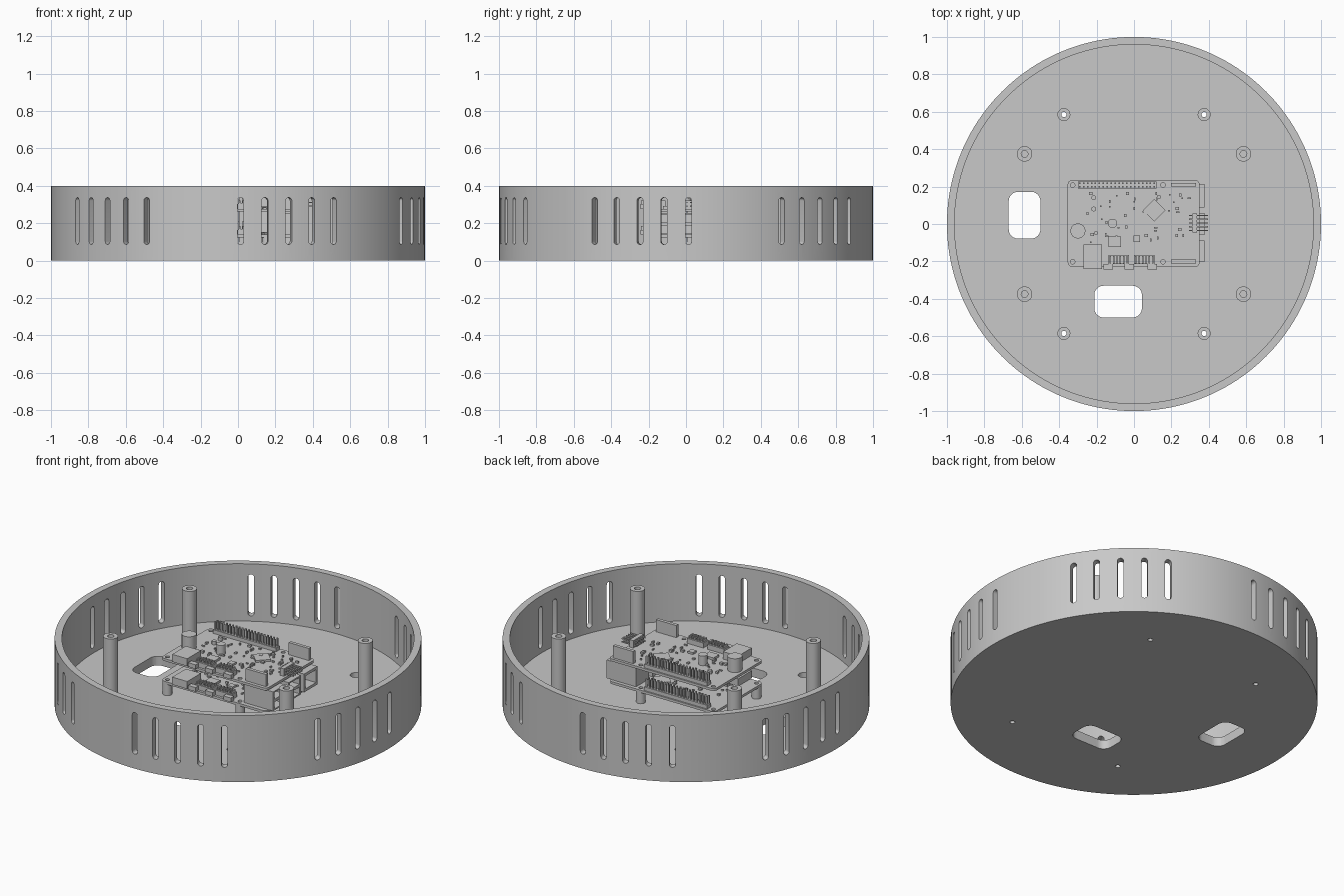
import bpy, bmesh, math, random
from mathutils import Matrix, Vector

random.seed(4)
default_cube = bpy.data.objects.get("Cube")
if default_cube:
    bpy.data.objects.remove(default_cube)

grey = bpy.data.materials.new("plain grey")
grey.use_nodes = True
grey.diffuse_color = (0.58, 0.58, 0.58, 1)
grey.node_tree.nodes["Principled BSDF"].inputs["Base Color"].default_value = (0.58, 0.58, 0.58, 1)


def finish(mesh_data, name):
    """Turn a bmesh into a named grey object."""
    bmesh.ops.recalc_face_normals(mesh_data, faces=mesh_data.faces)
    mesh = bpy.data.meshes.new(name)
    mesh_data.to_mesh(mesh)
    mesh_data.free()
    mesh.materials.append(grey)
    part = bpy.data.objects.new(name, mesh)
    bpy.context.collection.objects.link(part)
    return part


def activate(part):
    bpy.ops.object.select_all(action='DESELECT')
    part.select_set(True)
    bpy.context.view_layer.objects.active = part


def smooth(part):
    activate(part)
    bpy.ops.object.shade_smooth_by_angle(angle=math.radians(35))


def cut(part, cutter_data):
    """Subtract a cutter bmesh from a part."""
    cutter = finish(cutter_data, "cutter")
    cutter.hide_render = True
    activate(part)
    modifier = part.modifiers.new("cut", 'BOOLEAN')
    modifier.operation = 'DIFFERENCE'
    modifier.solver = 'EXACT'
    modifier.object = cutter
    bpy.ops.object.modifier_apply(modifier=modifier.name)
    bpy.data.objects.remove(cutter)


def lathe(target, profile, x=0, y=0, steps=24):
    """Spin a (radius, height) profile about a vertical axis."""
    verts = [target.verts.new((x + r, y, z)) for r, z in profile]
    edges = [target.edges.new(pair) for pair in zip(verts, verts[1:])]
    made = bmesh.ops.spin(target, geom=verts + edges, cent=(x, y, 0), axis=(0, 0, 1),
                          angle=math.tau, steps=steps, use_duplicate=False)
    bmesh.ops.remove_doubles(target, verts=target.verts, dist=0.0001)
    return made


def rod(target, x, y, low, high, radius, steps=20):
    lathe(target, [(0, low), (radius, low), (radius, high), (0, high)], x, y, steps)


def rounded_prism(target, width, depth, height, radius, matrix):
    """Extrude a rounded rectangle along its local z."""
    outline = []
    for corner, (sx, sy) in enumerate([(1, 1), (-1, 1), (-1, -1), (1, -1)]):
        for step in range(7):
            angle = math.pi / 2 * (corner + step / 6)
            outline.append(Vector((sx * (width / 2 - radius) + radius * math.cos(angle),
                                   sy * (depth / 2 - radius) + radius * math.sin(angle), 0)))
    up = Vector((0, 0, height))
    low = [target.verts.new(matrix @ p) for p in outline]
    high = [target.verts.new(matrix @ (p + up)) for p in outline]
    target.faces.new(low)
    target.faces.new(high)
    for i in range(len(low)):
        j = (i + 1) % len(low)
        target.faces.new((low[i], low[j], high[j], high[i]))


def box(target, x, y, z, width, depth, height, turn=0):
    """Box standing on z."""
    matrix = (Matrix.Translation((x, y, z + height / 2)) @ Matrix.Rotation(turn, 4, 'Z')
              @ Matrix.Diagonal((width, depth, height, 1)))
    bmesh.ops.create_cube(target, size=1, matrix=matrix)


# Round tray: floor and wall in one profile
FLOOR, RIM = 0.055, 0.4
tray_data = bmesh.new()
lathe(tray_data, [(0, 0), (1, 0), (1, RIM), (0.96, RIM), (0.96, FLOOR), (0, FLOOR)], steps=160)
tray = finish(tray_data, "round_tray")

# Vent slots, floor openings and counterbored screw holes
cuts = bmesh.new()
for group in range(6):
    for slot in range(5):
        turn = math.radians(group * 60 + slot * 7.5 + 0.75)
        rounded_prism(cuts, 0.034, 0.25, 0.2, 0.0165,
                      Matrix.Rotation(turn, 4, 'Z') @ Matrix.Translation((0, -0.9, 0.212))
                      @ Matrix.Rotation(math.pi / 2, 4, 'X'))
for x, y, width, depth in [(-0.585, 0.047, 0.17, 0.25), (-0.085, -0.415, 0.255, 0.17)]:
    rounded_prism(cuts, width, depth, 0.2, 0.05, Matrix.Translation((x, y, -0.1)))
for x in (-0.375, 0.375):
    for y in (-0.585, 0.585):
        lathe(cuts, [(0, -0.1), (0.014, -0.1), (0.014, 0.025), (0.032, 0.025),
                     (0.032, 0.1), (0, 0.1)], x, y)
cut(tray, cuts)
smooth(tray)

# Tall hollow posts
for x, side in ((-0.585, "right"), (0.585, "left")):
    for y, end in ((-0.375, "front"), (0.375, "back")):
        post = bmesh.new()
        lathe(post, [(0, 0.28), (0.018, 0.28), (0.018, RIM), (0.041, RIM),
                     (0.041, FLOOR - 0.01), (0, FLOOR - 0.01)], x, y, 32)
        smooth(finish(post, f"{end}_{side}_post"))

# Two stacked circuit boards with their feet
LOWER, UPPER, THICK = 0.14, 0.277, 0.015
HOLES = [(x, y) for x in (-0.328, 0.155) for y in (-0.202, 0.208)]


def board(name, top):
    data = bmesh.new()
    rounded_prism(data, 0.705, 0.465, THICK, 0.025, Matrix.Translation((-0.002, 0.003, top - THICK)))
    plate = finish(data, name)
    holes = bmesh.new()
    for x, y in HOLES:
        rod(holes, x, y, top - 0.1, top + 0.1, 0.012)
    cut(plate, holes)


board("lower_board", LOWER)
board("upper_board", UPPER)
feet = bmesh.new()
for x, y in HOLES:
    rod(feet, x, y, FLOOR - 0.01, LOWER - THICK, 0.026)
smooth(finish(feet, "board_feet"))


# Parts shared by both boards
def pin_header(name, top):
    data = bmesh.new()
    box(data, -0.09, 0.208, top, 0.42, 0.038, 0.022)
    for column in range(20):
        for row in (-1, 1):
            box(data, -0.29 + column * 0.021, 0.208 + row * 0.01, top, 0.008, 0.008, 0.07)
    finish(data, name)


def chips(name, top, count):
    data = bmesh.new()
    box(data, 0.108, 0.073, top, 0.085, 0.085, 0.012, math.pi / 4)
    box(data, -0.103, -0.095, top, 0.065, 0.055, 0.014)
    box(data, 0.015, -0.08, top, 0.035, 0.035, 0.012)
    for _ in range(count):
        x, y = random.uniform(-0.27, 0.3), random.uniform(-0.14, 0.17)
        size = random.choice((0.008, 0.012, 0.018))
        box(data, x, y, top, size, random.choice((0.008, 0.016)), random.uniform(0.006, 0.014))
    finish(data, name)


def front_sockets(name, top):
    data = bmesh.new()
    box(data, -0.22, -0.175, top, 0.1, 0.13, 0.045)
    for x in (-0.082, 0.055):
        box(data, x, -0.19, top, 0.11, 0.05, 0.03)
        for pin in range(6):
            box(data, x - 0.045 + pin * 0.018, -0.19, top, 0.007, 0.04, 0.045)
    for x in (-0.137, -0.025, 0.097):
        box(data, x, -0.228, top, 0.05, 0.03, 0.025)
    finish(data, name)


for level, top in (("lower", LOWER), ("upper", UPPER)):
    pin_header(level + "_pin_header", top)
    chips(level + "_chips", top, 60)
    front_sockets(level + "_front_sockets", top)

# Upper board: upright strips, side pins and capacitors
strips = bmesh.new()
for y in (-0.2, 0.21):
    box(strips, 0.265, y, UPPER, 0.135, 0.02, 0.073)
finish(strips, "upright_strips")
side_pins = bmesh.new()
box(side_pins, 0.325, 0.005, UPPER, 0.025, 0.1, 0.045)
for row in range(5):
    for height in (0.01, 0.03):
        box(side_pins, 0.345, -0.035 + row * 0.02, UPPER + height, 0.1, 0.007, 0.007)
finish(side_pins, "side_pins")
caps = bmesh.new()
rod(caps, -0.3, -0.037, UPPER, 0.36, 0.04, 32)
rod(caps, -0.115, 0.003, UPPER, 0.335, 0.025)
for y in (0.08, 0.14):
    rod(caps, -0.215, y, UPPER, UPPER + 0.02, 0.013)
smooth(finish(caps, "capacitors"))


# Lower board: open box sockets facing the left side
def side_socket(name, y, depth, height, openings):
    data = bmesh.new()
    box(data, 0.28, y, LOWER, 0.195, depth, height)
    socket = finish(data, name)
    mouth = bmesh.new()
    step = height / openings
    for level in range(openings):
        box(mouth, 0.36, y, LOWER + step * (level + 0.15), 0.12, depth * 0.8, step * 0.7)
    cut(socket, mouth)


side_socket("network_socket", 0.152, 0.125, 0.11, 1)
side_socket("middle_double_socket", 0.0, 0.115, 0.115, 2)
side_socket("front_double_socket", -0.147, 0.115, 0.115, 2)
